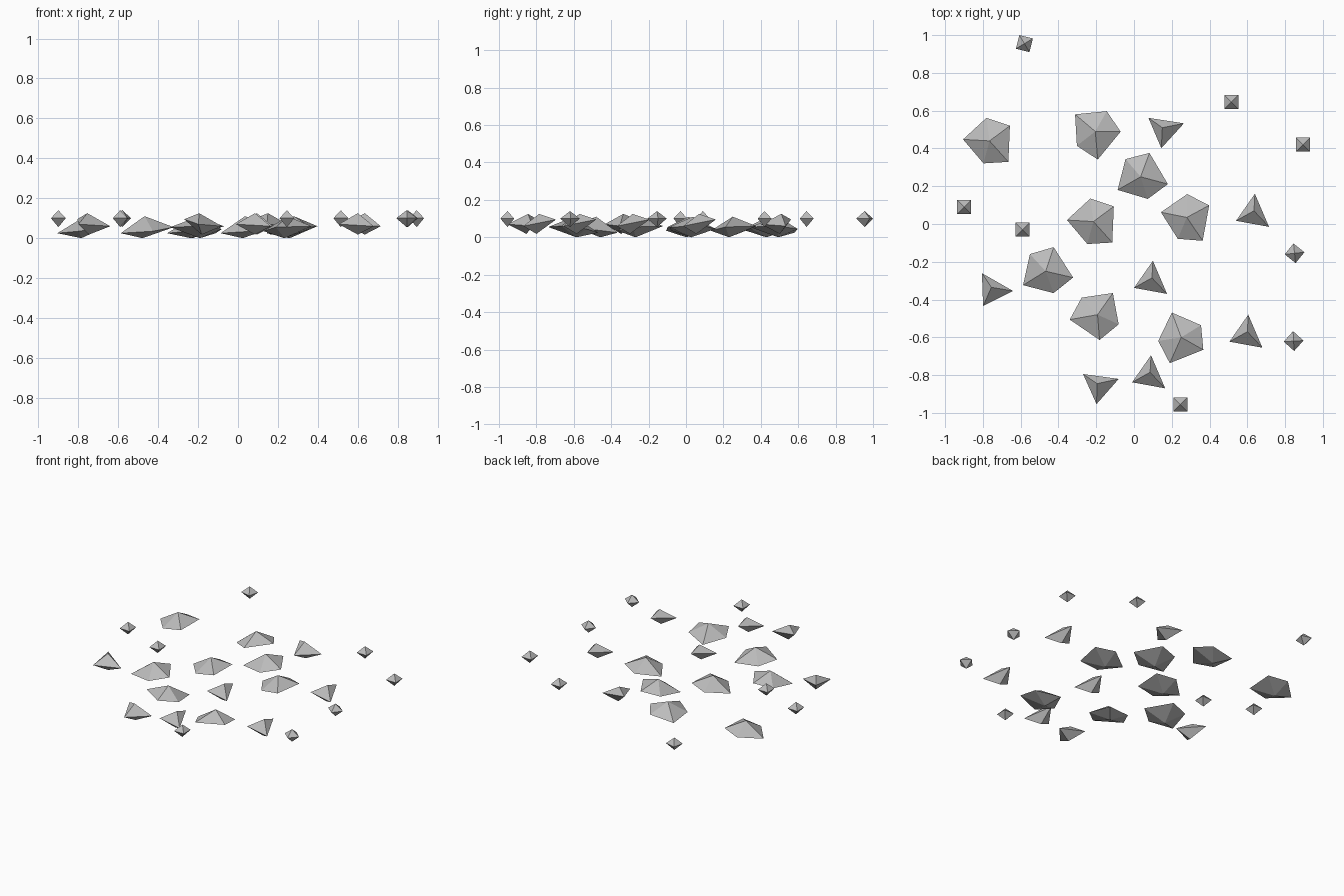
import bpy, bmesh
from math import radians
from mathutils import Matrix, Vector

cube = bpy.data.objects.get("Cube")
if cube:
    bpy.data.objects.remove(cube, do_unlink=True)

# One stone colour
grey = bpy.data.materials.new("stone_grey")
grey.use_nodes = True
colour = (0.5, 0.5, 0.5, 1)
grey.diffuse_color = colour
grey.node_tree.nodes["Principled BSDF"].inputs["Base Color"].default_value = colour


def stone_mesh(name, rim, top, bottom):
    """Faceted stone: a clockwise rim joined to a top and a bottom point."""
    bm = bmesh.new()
    ring = [bm.verts.new(p) for p in rim]
    peak, base = bm.verts.new(top), bm.verts.new(bottom)
    for a, b in zip(ring, ring[1:] + ring[:1]):
        bm.faces.new((b, a, peak))
        bm.faces.new((a, b, base))
    bmesh.ops.recalc_face_normals(bm, faces=bm.faces)
    mesh = bpy.data.meshes.new(name)
    bm.to_mesh(mesh)
    bm.free()
    mesh.materials.append(grey)
    return mesh


def scatter(name, mesh, places):
    """Place copies at x, y with a turn in degrees about z."""
    for i, (x, y, turn) in enumerate(places, start=1):
        obj = bpy.data.objects.new(f"{name}_{i}", mesh)
        obj.matrix_world = (Matrix.Translation(Vector((x, y, 0)))
                            @ Matrix.Rotation(radians(turn), 4, "Z"))
        bpy.context.collection.objects.link(obj)


# Large flat five-sided stones
large = stone_mesh("large_stone",
                   [(-.016, .122, .045), (.108, .08, .06), (.1, -.111, .055),
                    (-.032, -.119, .035), (-.14, .008, .025)],
                   (0, 0, .11), (-.02, -.01, 0))
scatter("large_stone", large, [
    (-.765, .44, 0), (-.205, .49, -37), (.035, .25, 33), (-.215, .013, 0),
    (.28, .035, -8), (-.468, -.25, 35), (-.193, -.48, -122), (.25, -.6, -66)])

# Medium three-sided shards
shard = stone_mesh("shard",
                   [(.005, .09, .095), (.08, -.085, .06), (-.095, -.053, .07)],
                   (0, 0, .125), (0, -.015, .018))
scatter("shard", shard, [
    (.15, .51, 58), (.635, .07, 0), (.6, -.57, 0), (.095, -.285, 0),
    (-.195, -.845, 59), (.085, -.785, 0), (-.755, -.335, 37)])

# Small four-sided pebbles
r = .037
pebble = stone_mesh("pebble",
                    [(-r, r, .1), (r, r, .1), (r, -r, .1), (-r, -r, .1)],
                    (0, 0, .14), (0, 0, .055))
scatter("pebble", pebble, [
    (-.58, .955, -14), (.515, .645, 0), (.895, .42, 0), (-.9, .09, 0),
    (-.59, -.03, 0), (.85, -.155, -39), (.845, -.62, -42), (.245, -.955, 0)])
